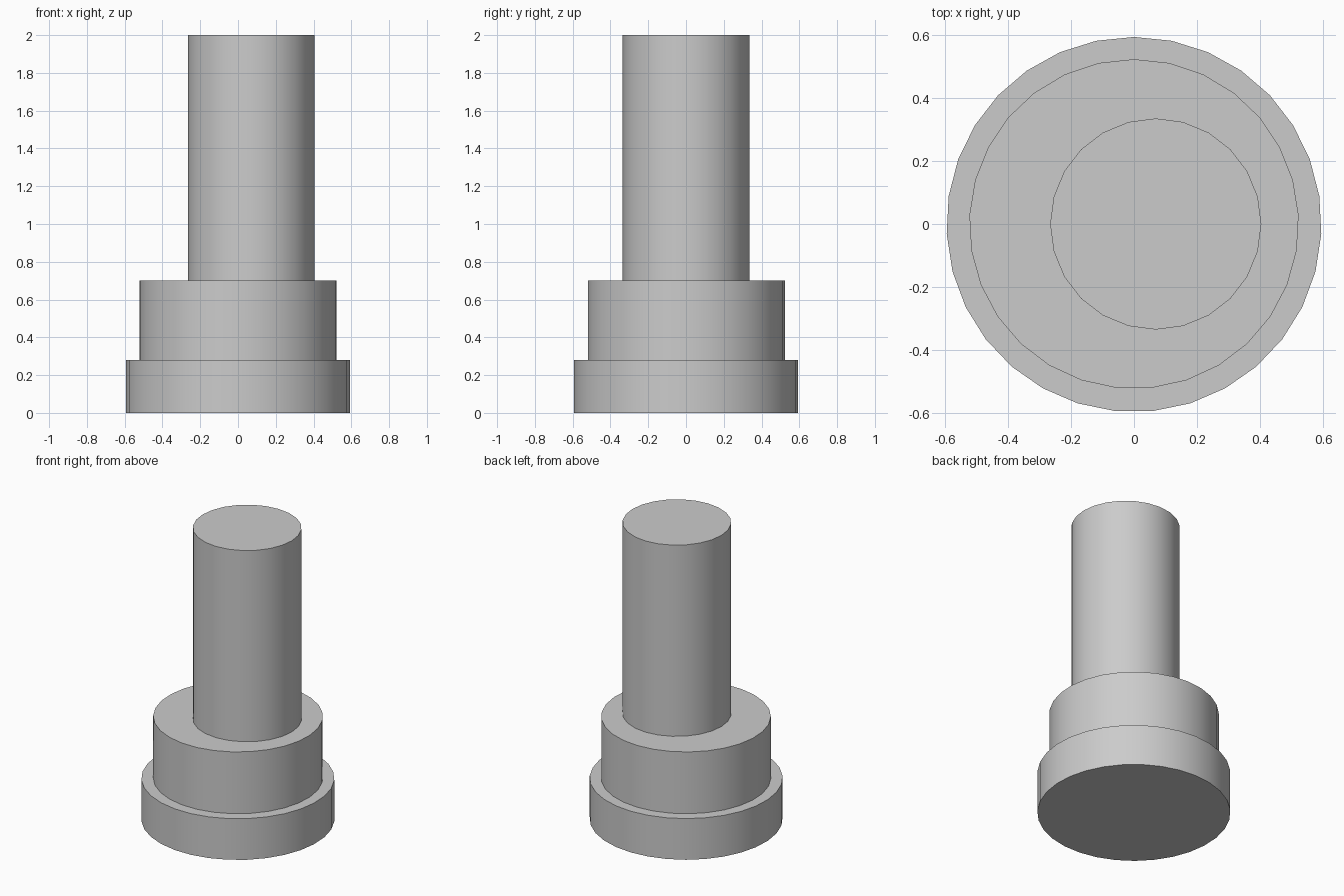
import bpy
import math

cube = bpy.data.objects.get("Cube")
if cube:
    bpy.data.objects.remove(cube, do_unlink=True)

# Single grey material
grey = bpy.data.materials.new("light_grey")
grey.use_nodes = True
colour = (0.6, 0.6, 0.6, 1)
grey.diffuse_color = colour
grey.node_tree.nodes["Principled BSDF"].inputs["Base Color"].default_value = colour


def disc(name, sides, radius, bottom, top, x=0.0, y=0.0):
    """Upright capped cylinder with one corner pointing to +y."""
    bpy.ops.mesh.primitive_cylinder_add(
        vertices=sides, radius=radius, depth=top - bottom,
        location=(x, y, (bottom + top) / 2))
    obj = bpy.context.object
    obj.name = name
    obj.data.materials.append(grey)
    bpy.ops.object.shade_smooth_by_angle(angle=math.radians(30))
    return obj


# Stepped base with an off-centre shaft
disc("base_flange", 31, 0.595, 0.0, 0.28, y=-0.0015)
disc("middle_collar", 29, 0.523, 0.28, 0.70)
disc("offset_shaft", 24, 0.335, 0.70, 2.0, x=0.069)
